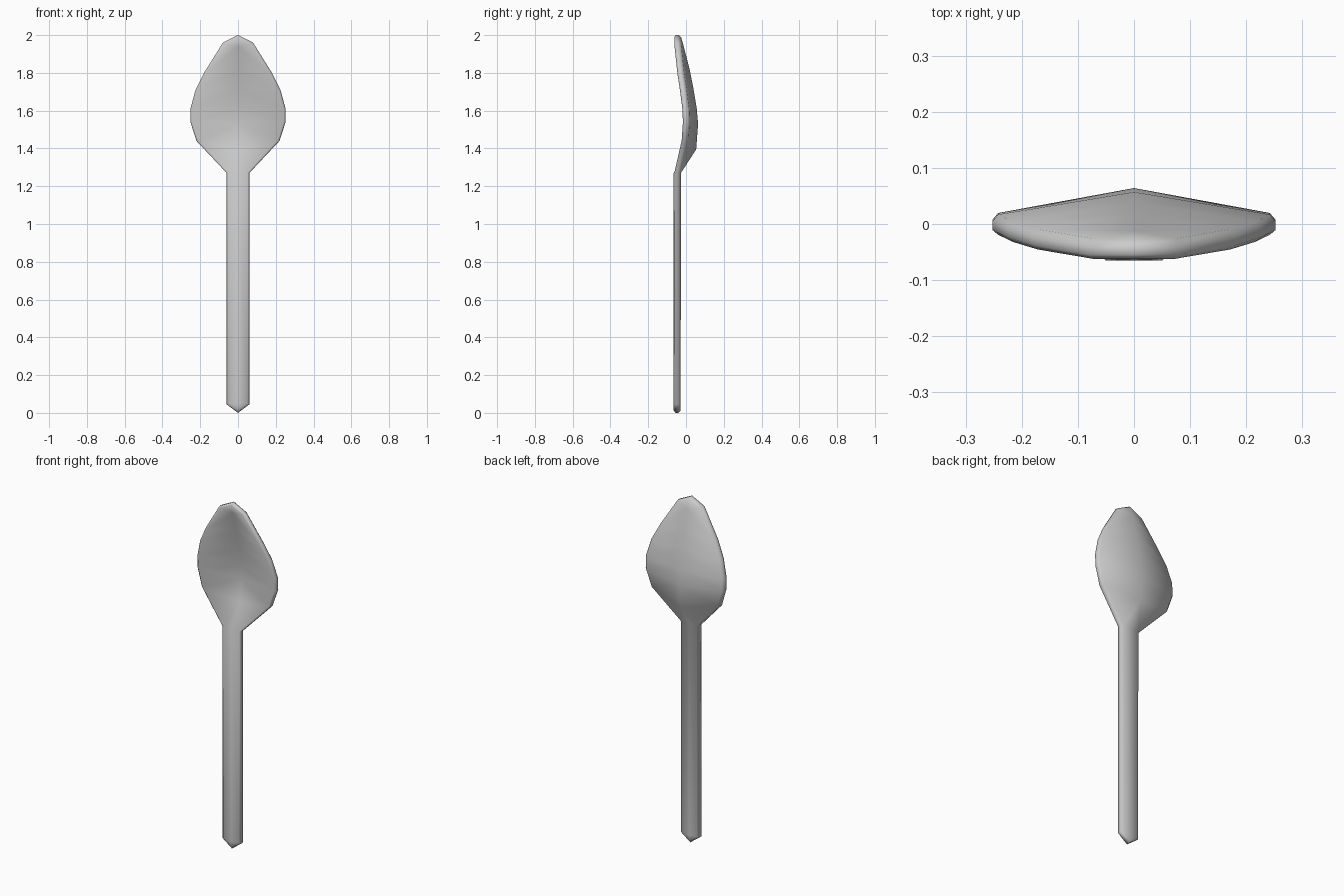
import bpy, bmesh

if "Cube" in bpy.data.objects:
    bpy.data.objects.remove(bpy.data.objects["Cube"])

T = 0.036  # sheet thickness in y
# rows: half width, rim z, rim front y, centre z, centre front y
rows = [
    (0.060, 0.045, -0.065, 0.045, -0.065),
    (0.060, 1.27, -0.065, 1.27, -0.065),
    (0.220, 1.44, -0.025, 1.395, 0.018),
    (0.252, 1.54, -0.018, 1.53, 0.028),
    (0.252, 1.61, -0.021, 1.61, 0.021),
    (0.225, 1.71, -0.034, 1.72, 0.003),
    (0.180, 1.80, -0.048, 1.82, -0.017),
    (0.080, 1.96, -0.065, 1.94, -0.048),
]

bm = bmesh.new()


def sheet(dy):
    """One skin of the spoon: rim loop order plus centre line."""
    left = [bm.verts.new((-w, ry + dy, rz)) for w, rz, ry, cz, cy in rows]
    right = [bm.verts.new((w, ry + dy, rz)) for w, rz, ry, cz, cy in rows]
    mid = [bm.verts.new((0, cy + dy, cz)) for w, rz, ry, cz, cy in rows]
    low = bm.verts.new((0, -0.065 + dy, 0))
    top = bm.verts.new((0, -0.065 + dy, 2.0))
    for side in (left, right):
        for i in range(len(rows) - 1):
            bm.faces.new((side[i], mid[i], mid[i + 1], side[i + 1]))
        bm.faces.new((side[0], mid[0], low))
        bm.faces.new((side[-1], mid[-1], top))
    return [low] + right + [top] + left[::-1]


# front and back skins joined by a rim wall
front, back = sheet(0), sheet(T)
n = len(front)
for i in range(n):
    j = (i + 1) % n
    bm.faces.new((front[i], front[j], back[j], back[i]))
bmesh.ops.recalc_face_normals(bm, faces=bm.faces[:])

# chamfer both rim outlines
rim = [bm.edges.get((loop[i], loop[(i + 1) % n])) for loop in (front, back) for i in range(n)]
bmesh.ops.bevel(bm, geom=rim, offset=0.010, segments=1, profile=0.5, affect='EDGES', clamp_overlap=True)
for f in bm.faces:
    f.smooth = True

mesh = bpy.data.meshes.new("spoon")
bm.to_mesh(mesh)
bm.free()
spoon = bpy.data.objects.new("spoon", mesh)
bpy.context.collection.objects.link(spoon)
